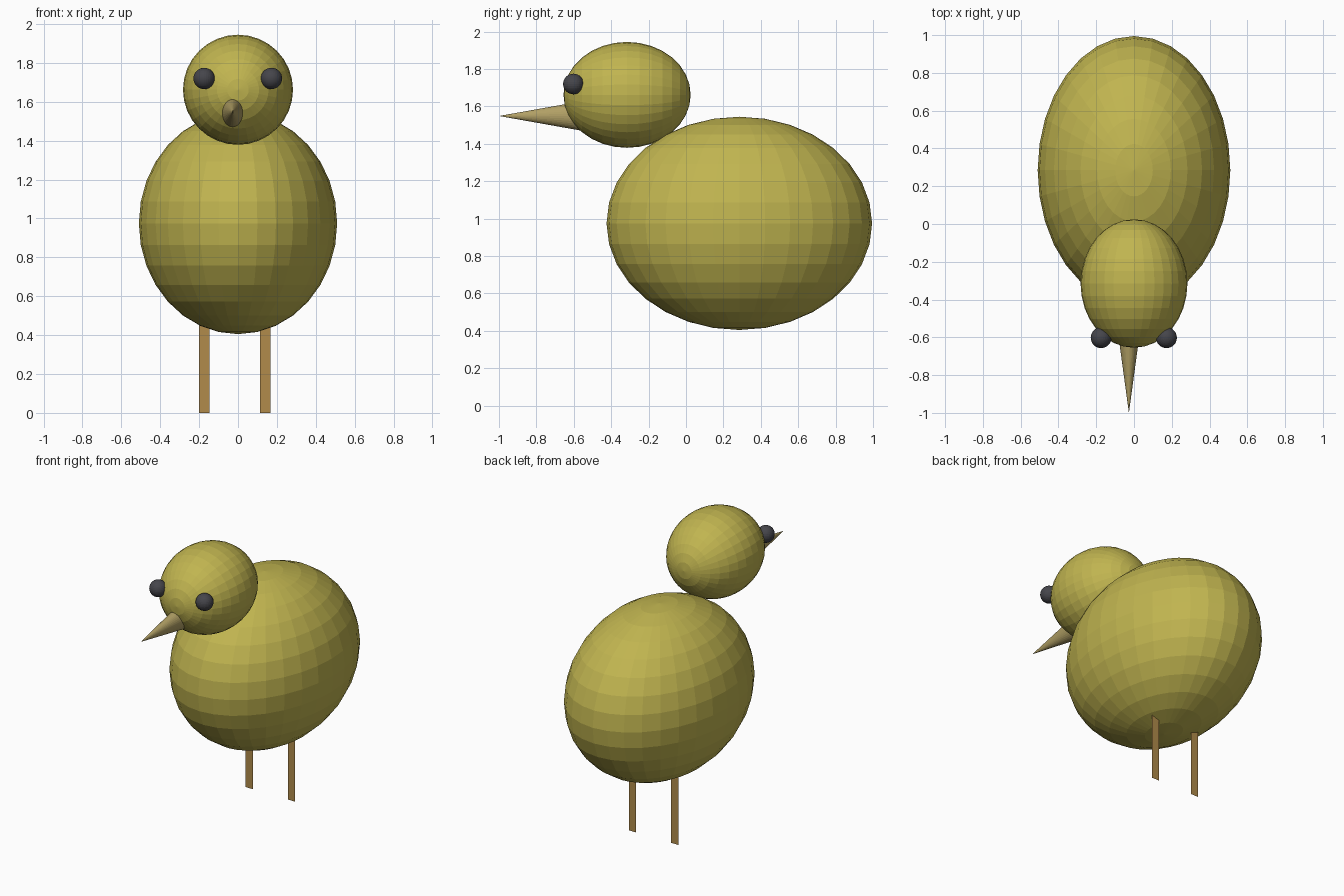
import bpy
from math import radians

if "Cube" in bpy.data.objects:
    bpy.data.objects.remove(bpy.data.objects["Cube"])


def material(name, rgb):
    m = bpy.data.materials.new(name)
    m.diffuse_color = (*rgb, 1)
    m.use_nodes = True
    m.node_tree.nodes["Principled BSDF"].inputs["Base Color"].default_value = m.diffuse_color
    return m


YELLOW = material("yellow", (0.53, 0.46, 0.08))
TAN = material("tan", (0.44, 0.35, 0.13))
BROWN = material("brown", (0.44, 0.26, 0.07))
DARK = material("dark", (0.06, 0.06, 0.07))


def finish(name, mat):
    ob = bpy.context.object
    ob.name = name
    ob.data.materials.append(mat)
    return ob


def ball(name, loc, scale, mat, rot=(0, 0, 0)):
    bpy.ops.mesh.primitive_uv_sphere_add(segments=32, ring_count=16, radius=1,
                                         location=loc, rotation=rot)
    bpy.context.object.scale = scale
    return finish(name, mat)


# Body: upright sphere stretched front to back
ball("body", (0, 0.285, 0.975), (0.51, 0.71, 0.57), YELLOW)

# Head: sphere with its poles facing front and back
ball("head", (0, -0.315, 1.662), (0.283, 0.283, 0.34), YELLOW, (radians(90), 0, 0))

# Beak: oval cone set slightly off centre, base buried in the head
tip, base = -1.0, -0.5
bpy.ops.mesh.primitive_cone_add(vertices=32, radius1=1, radius2=0, depth=1,
                                location=(-0.027, (tip + base) / 2, 1.549),
                                rotation=(radians(90), 0, 0))
bpy.context.object.scale = (0.068, 0.089, base - tip)
finish("beak", TAN)

# Eyes
for side, x in (("left", -0.174), ("right", 0.172)):
    ball(side + "_eye", (x, -0.602, 1.72), (0.055,) * 3, DARK)

# Legs: flat upright strips reaching into the body
LEG_TOP = 0.47
for side, x in (("left", -0.174), ("right", 0.14)):
    bpy.ops.mesh.primitive_plane_add(size=1, location=(x, 0.37, LEG_TOP / 2),
                                     rotation=(radians(90), 0, 0))
    bpy.context.object.scale = (0.055, LEG_TOP, 1)
    finish(side + "_leg", BROWN)
